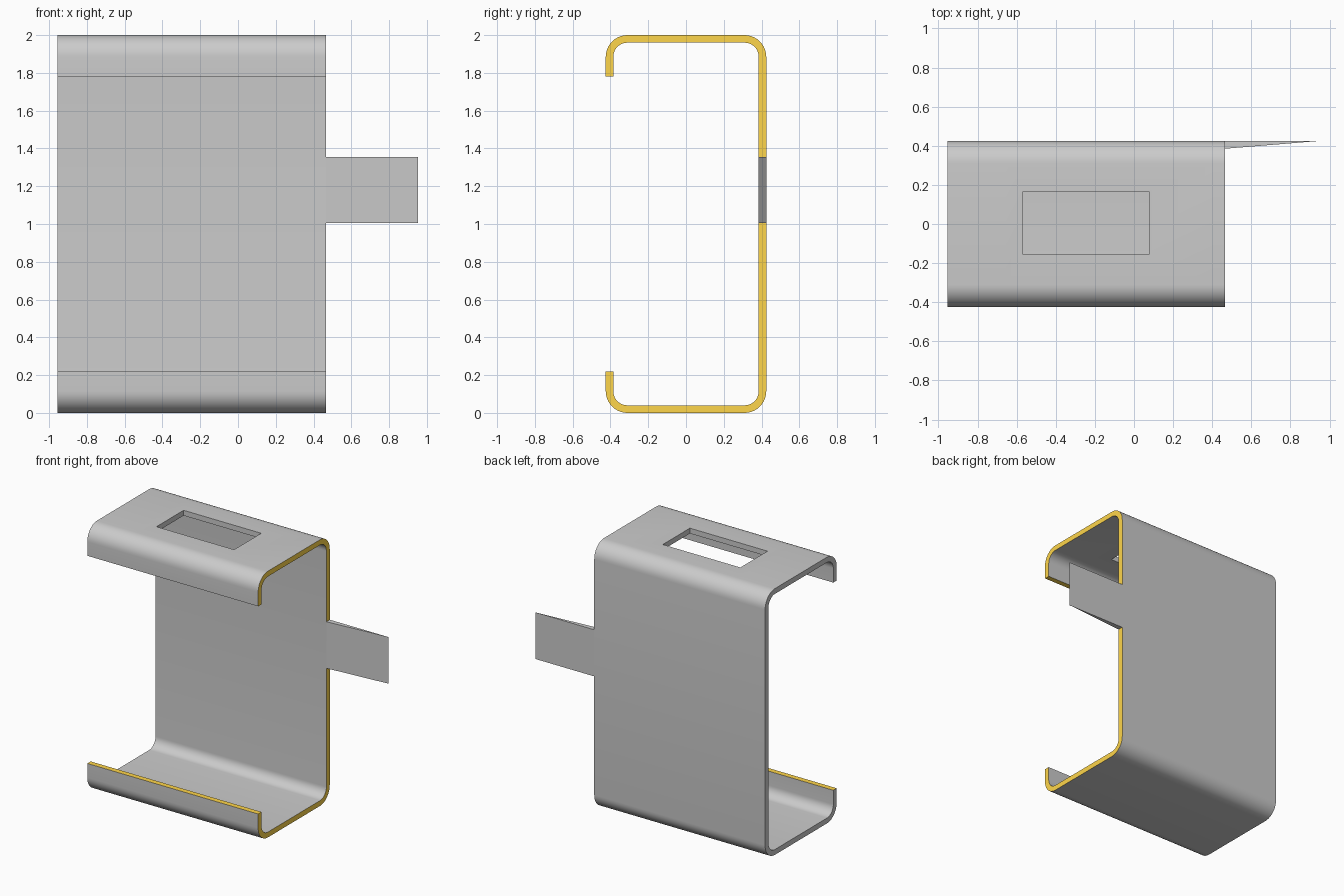
import bpy, bmesh, math

if "Cube" in bpy.data.objects:
    bpy.data.objects.remove(bpy.data.objects["Cube"])

HALF_Y, T, R = 0.425, 0.04, 0.115      # half depth, wall thickness, outer bend radius
X_STATIONS = [-0.955, -0.655, 0.41, 0.465]
SEG = 10


def material(name, rgb):
    m = bpy.data.materials.new(name)
    m.diffuse_color = (*rgb, 1)
    m.use_nodes = True
    m.node_tree.nodes["Principled BSDF"].inputs["Base Color"].default_value = m.diffuse_color
    return m


def make_object(name, bm):
    bmesh.ops.recalc_face_normals(bm, faces=bm.faces)
    me = bpy.data.meshes.new(name)
    bm.to_mesh(me)
    bm.free()
    ob = bpy.data.objects.new(name, me)
    bpy.context.collection.objects.link(ob)
    return ob


def profile(off):
    """Open C-shaped section (y, z), moved inward by off."""
    pts = [(-HALF_Y + off, 1.78)]
    c, r = HALF_Y - R, R - off
    for cy, cz, start in ((-c, 2 - R, 180), (c, 2 - R, 90), (c, R, 0), (-c, R, -90)):
        for i in range(SEG + 1):
            a = math.radians(start - 90 * i / SEG)
            pts.append((cy + r * math.cos(a), cz + r * math.sin(a)))
    return pts + [(-HALF_Y + off, 0.22)]


# folded channel with rolled lips
bm = bmesh.new()
outer, inner = profile(0), profile(T)
rings = [[[bm.verts.new((x, y, z)) for y, z in p] for p in (outer, inner)]
         for x in X_STATIONS]
n = len(outer)
wall = 2 * (SEG + 1)                    # segment forming the tall back wall
for s, (a, b) in enumerate(zip(rings, rings[1:])):
    for side in (0, 1):
        for i in range(n - 1):
            f = bm.faces.new((a[side][i], a[side][i + 1], b[side][i + 1], b[side][i]))
            if side == 1 and i == wall and s == 1:
                f.material_index = 2    # darker inner panel
    for i in (0, n - 1):                # lip edges
        f = bm.faces.new((a[0][i], a[1][i], b[1][i], b[0][i]))
        f.material_index = 1
for ring, mat in ((rings[0], 0), (rings[-1], 1)):   # end faces
    for i in range(n - 1):
        f = bm.faces.new((ring[0][i], ring[0][i + 1], ring[1][i + 1], ring[1][i]))
        f.material_index = mat
channel = make_object("folded_channel", bm)
for m in (material("grey", (0.8, 0.8, 0.8)),
          material("orange", (1.0, 0.67, 0.07)),
          material("dark_grey", (0.67, 0.67, 0.67))):
    channel.data.materials.append(m)

# rectangular slot in the top
bpy.ops.mesh.primitive_cube_add(size=1, location=(-0.245, 0.004, 1.98))
cutter = bpy.context.object
cutter.name = "slot_cutter"
cutter.scale = (0.645, 0.322, 0.2)
cutter.hide_render = True
mod = channel.modifiers.new("slot", 'BOOLEAN')
mod.operation = 'DIFFERENCE'
mod.solver = 'EXACT'
mod.object = cutter
bpy.ops.object.select_all(action='DESELECT')
channel.select_set(True)
bpy.context.view_layer.objects.active = channel
bpy.ops.object.modifier_apply(modifier=mod.name)
bpy.data.objects.remove(cutter)
bpy.ops.object.shade_smooth_by_angle(angle=math.radians(30))

# tapered tab on the side of the back wall
bm = bmesh.new()
section = [(0.465, HALF_Y), (0.465, HALF_Y - T), (0.952, HALF_Y)]
low, high = [[bm.verts.new((x, y, z)) for x, y in section] for z in (1.005, 1.355)]
bm.faces.new(low)
bm.faces.new(high)
for i in range(3):
    j = (i + 1) % 3
    bm.faces.new((low[i], low[j], high[j], high[i]))
make_object("side_tab", bm)
